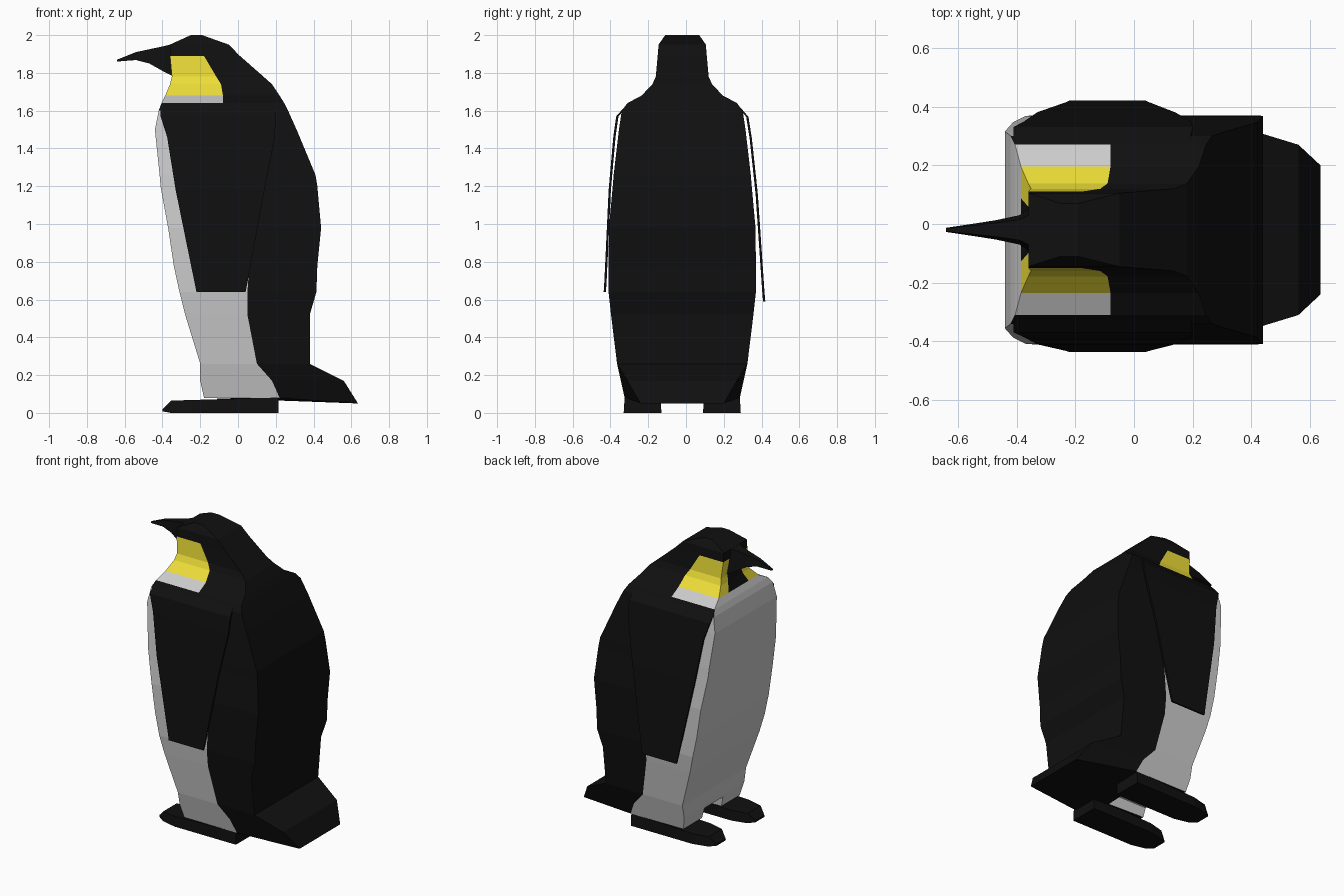
import bpy, bmesh

if "Cube" in bpy.data.objects:
    bpy.data.objects.remove(bpy.data.objects["Cube"])

YC = -0.02  # body centre line


def material(name, rgb):
    m = bpy.data.materials.new(name)
    m.diffuse_color = (*rgb, 1)
    m.use_nodes = True
    m.node_tree.nodes["Principled BSDF"].inputs["Base Color"].default_value = m.diffuse_color
    return m


GREY = material("pale_grey", (0.7, 0.7, 0.7))
BLACK = material("black", (0.005, 0.005, 0.005))
YELLOW = material("yellow", (0.85, 0.73, 0.04))


def loft(name, rings, mats, pick=lambda k, s: 0):
    """Skin equal-length rings, cap the ends, colour face by ring and segment."""
    bm = bmesh.new()
    vs = [[bm.verts.new(p) for p in r] for r in rings]
    n = len(rings[0])
    for k in range(len(vs) - 1):
        for s in range(n):
            t = (s + 1) % n
            f = bm.faces.new((vs[k][s], vs[k][t], vs[k + 1][t], vs[k + 1][s]))
            f.material_index = pick(k, s)
    cap = len(mats) > 1
    for ring in (vs[0], vs[-1]):
        bm.faces.new(ring).material_index = 1 if cap else 0
    bmesh.ops.recalc_face_normals(bm, faces=bm.faces)
    me = bpy.data.meshes.new(name)
    bm.to_mesh(me)
    bm.free()
    for m in mats:
        me.materials.append(m)
    ob = bpy.data.objects.new(name, me)
    bpy.context.collection.objects.link(ob)
    return ob


# Body, head and tail: z, front x, colour seam x, back x, half width
ROWS = [
    (0.08, -0.18, 0.22, 0.635, 0.305),
    (0.17, -0.20, 0.18, 0.56, 0.325),
    (0.26, -0.20, 0.10, 0.38, 0.345),
    (0.52, -0.28, 0.05, 0.38, 0.377),
    (0.64, -0.31, 0.05, 0.415, 0.39),
    (0.78, -0.34, 0.06, 0.42, 0.39),
    (0.98, -0.37, 0.08, 0.44, 0.388),
    (1.20, -0.41, 0.12, 0.42, 0.368),
    (1.26, -0.415, 0.13, 0.41, 0.363),
    (1.50, -0.44, 0.16, 0.31, 0.335),
    (1.60, -0.42, 0.17, 0.265, 0.32),
    (1.64, -0.405, -0.08, 0.245, 0.29),
    (1.68, -0.385, -0.08, 0.22, 0.215),
    (1.74, -0.36, -0.09, 0.18, 0.158),
    (1.78, -0.35, -0.115, 0.135, 0.14),
    (1.89, -0.36, -0.18, 0.01, 0.13),
    (1.95, -0.36, -0.20, -0.05, 0.125),
    (2.00, -0.25, -0.22, -0.19, 0.09),
]


def body_ring(k):
    z, xf, xd, xb, h = ROWS[k]
    hb = (0.22, 0.29)[k] if k < 2 else h
    zb = 0.05 if k == 0 else z
    half = [(xf, h / 2, z), (xf, h, z), (xd, h, z), (xb, hb, zb)]
    return ([(x, YC - y, w) for x, y, w in half]
            + [(x, YC + y, w) for x, y, w in reversed(half)])


def body_colour(k, s):
    z = (ROWS[k][0] + ROWS[k + 1][0]) / 2
    if s in (2, 3, 4) or z > 1.89:
        return 1
    if z > 1.68:
        return 1 if s == 7 else 2
    if 1.6 < z < 1.64 and s in (1, 5):
        return 1
    return 0


body = loft("body", [body_ring(k) for k in range(len(ROWS))],
            [GREY, BLACK, YELLOW], body_colour)

# Gap between the legs
gap = loft("leg_gap_cutter",
           [[(x, -0.14, -0.1), (x, 0.095, -0.1), (x, 0.08, 0.15), (x, -0.12, 0.15)]
            for x in (-0.5, 0.1)], [GREY])
gap.hide_render = True
gap.hide_viewport = True
cut = body.modifiers.new("leg_gap", 'BOOLEAN')
cut.operation = 'DIFFERENCE'
cut.solver = 'EXACT'
cut.object = gap

# Flippers: z, front x, back x, half distance from centre line
FLIPPER = [(1.62, -0.41, 0.19, 0.305), (1.57, -0.41, 0.20, 0.35),
           (1.46, -0.375, 0.195, 0.367), (1.18, -0.33, 0.14, 0.395),
           (0.69, -0.23, 0.05, 0.424), (0.64, -0.22, 0.04, 0.428)]
for name, side, drop, out in (("flipper_right", -1, 0, -0.012), ("flipper_left", 1, 0.05, 0.012)):
    rings = []
    for z, x0, x1, h in FLIPPER:
        t = (1.62 - z) / 0.98
        yo, zz = YC + side * (h + out * t), z - drop * t
        yi = yo - side * 0.012
        rings.append([(x0, yo, zz), (x1, yo, zz), (x1, yi, zz), (x0, yi, zz)])
    loft(name, rings, [BLACK])

# Beak: x, bottom z, top z, half width
BEAK = [(-0.34, 1.78, 1.955, 0.085), (-0.39, 1.805, 1.942, 0.05),
        (-0.47, 1.85, 1.925, 0.033), (-0.54, 1.868, 1.91, 0.022),
        (-0.64, 1.86, 1.87, 0.007)]
loft("beak", [[(x, YC - h, a), (x, YC + h, a), (x, YC + h * 0.7, b), (x, YC - h * 0.7, b)]
              for x, a, b, h in BEAK], [BLACK])

# Feet: x, bottom z, top z, half width
FOOT = [(-0.40, 0.008, 0.02, 0.05), (-0.355, 0.0, 0.065, 0.075),
        (-0.25, 0.0, 0.068, 0.1), (0.215, 0.0, 0.082, 0.1)]
for name, y in (("foot_right", -0.23), ("foot_left", 0.19)):
    loft(name, [[(x, y - h, a), (x, y + h, a), (x, y + h * 0.95, b), (x, y - h * 0.95, b)]
                for x, a, b, h in FOOT], [BLACK])
